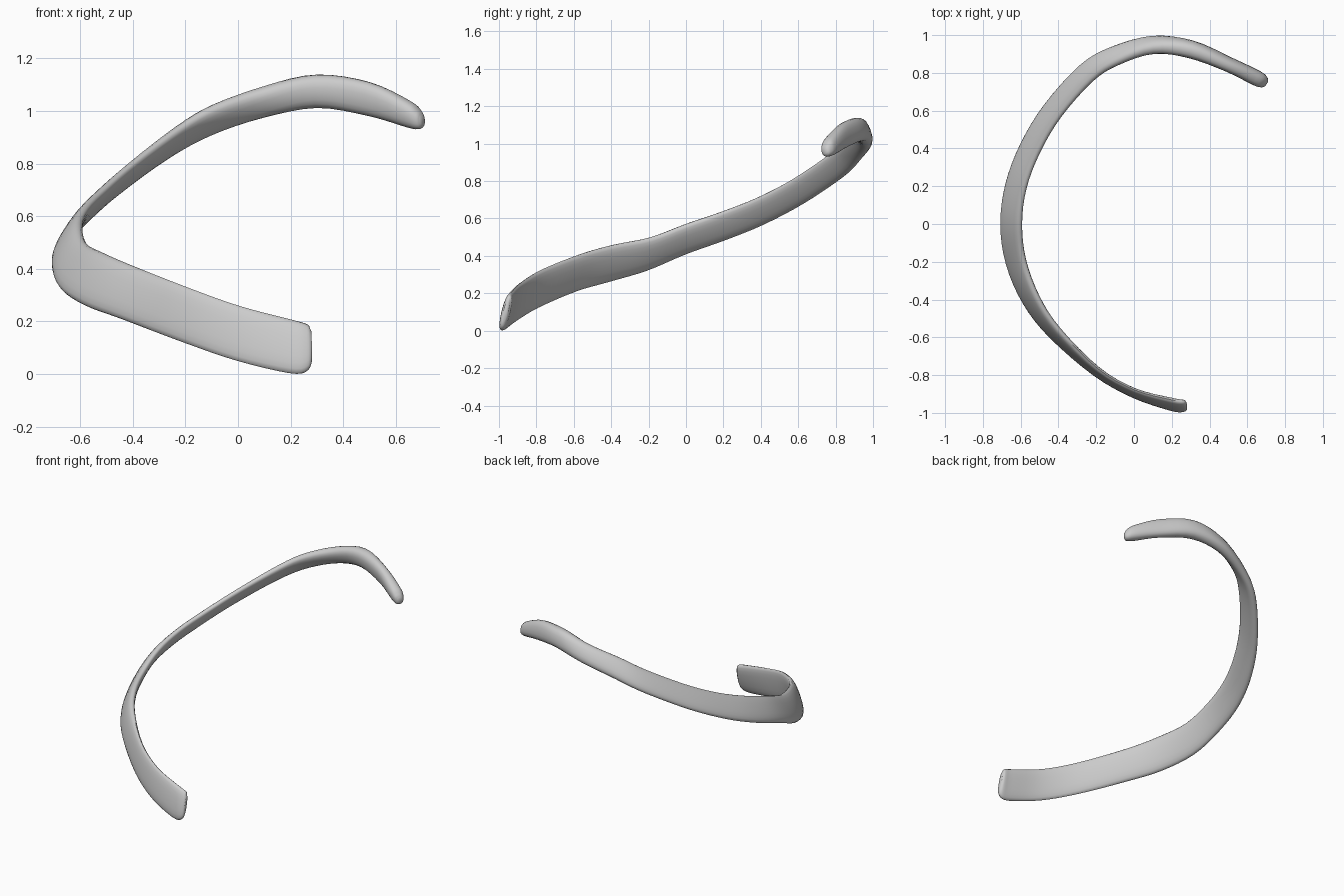
import bpy
import bmesh
from math import sin, cos, pi, radians
from mathutils import Vector

default_cube = bpy.data.objects.get("Cube")
if default_cube:
    bpy.data.objects.remove(default_cube, do_unlink=True)

SIDES = 20
STEPS = 4

# Stations along the bone: x, y, z, half height, half thickness, inward lean in degrees
stations = [
    (.28, -.963, .105, .06, .012, 14),
    (.262, -.963, .1, .092, .022, 14),
    (.2, -.955, .105, .104, .024, 13),
    (0, -.895, .155, .105, .019, 9),
    (-.2, -.78, .225, .105, .02, 9),
    (-.42, -.575, .31, .105, .026, 15),
    (-.545, -.4, .36, .107, .028, 21),
    (-.625, -.2, .41, .1, .028, 28),
    (-.65, 0, .49, .094, .028, 33),
    (-.625, .2, .56, .09, .026, 35),
    (-.55, .4, .64, .086, .026, 37),
    (-.43, .6, .745, .082, .026, 38),
    (-.25, .8, .88, .078, .03, 38),
    (-.1, .89, .965, .07, .034, 36),
    (.1, .948, 1.035, .063, .04, 28),
    (.3, .925, 1.075, .064, .046, 12),
    (.5, .845, 1.045, .066, .038, 10),
    (.65, .772, .988, .052, .04, 10),
    (.69, .75, .968, .036, .03, 10),
    (.703, .742, .962, .016, .014, 10),
]


def smooth_path(points, steps):
    """Catmull-Rom interpolation through vectors of any size."""
    pts = [Vector(p) for p in points]
    pts = [pts[0] * 2 - pts[1]] + pts + [pts[-1] * 2 - pts[-2]]
    result = []
    for a, b, c, d in zip(pts, pts[1:], pts[2:], pts[3:]):
        for i in range(steps):
            t = i / steps
            result.append((b * 2 + (c - a) * t
                           + (a * 2 - b * 5 + c * 4 - d) * t ** 2
                           + (b * 3 - a - c * 3 + d) * t ** 3) / 2)
    result.append(pts[-2])
    return result


def rounded(value, power=0.85):
    """Flatten an ellipse a little towards a rounded slab."""
    return abs(value) ** power * (1 if value > 0 else -1)


def sweep(name, path, material):
    bm = bmesh.new()
    rings = []
    for i, p in enumerate(path):
        ahead = path[min(i + 1, len(path) - 1)]
        behind = path[max(i - 1, 0)]
        along = Vector((ahead[0] - behind[0], ahead[1] - behind[1], 0)).normalized()
        inward = Vector((along.y, -along.x, 0))
        up = Vector((0, 0, 1))
        lean = radians(p[5])
        tall = up * cos(lean) + inward * sin(lean)
        wide = inward * cos(lean) - up * sin(lean)
        centre = Vector(p[:3])
        ring = []
        for k in range(SIDES):
            angle = 2 * pi * k / SIDES
            ring.append(bm.verts.new(centre + tall * p[3] * rounded(sin(angle))
                                     + wide * p[4] * rounded(cos(angle))))
        rings.append(ring)
    for low, high in zip(rings, rings[1:]):
        for k in range(SIDES):
            n = (k + 1) % SIDES
            bm.faces.new((low[k], low[n], high[n], high[k]))
    # Blunt ends
    bm.faces.new(rings[0])
    bm.faces.new(rings[-1])
    bmesh.ops.recalc_face_normals(bm, faces=bm.faces)
    mesh = bpy.data.meshes.new(name)
    bm.to_mesh(mesh)
    bm.free()
    mesh.materials.append(material)
    obj = bpy.data.objects.new(name, mesh)
    bpy.context.collection.objects.link(obj)
    return obj


# Plain grey bone
grey = bpy.data.materials.new("bone_grey")
grey.use_nodes = True
colour = (.6, .6, .6, 1)
grey.diffuse_color = colour
grey.node_tree.nodes["Principled BSDF"].inputs["Base Color"].default_value = colour

rib = sweep("rib_bone", smooth_path(stations, STEPS), grey)
bpy.ops.object.select_all(action="DESELECT")
rib.select_set(True)
bpy.context.view_layer.objects.active = rib
bpy.ops.object.shade_smooth_by_angle(angle=radians(50))
